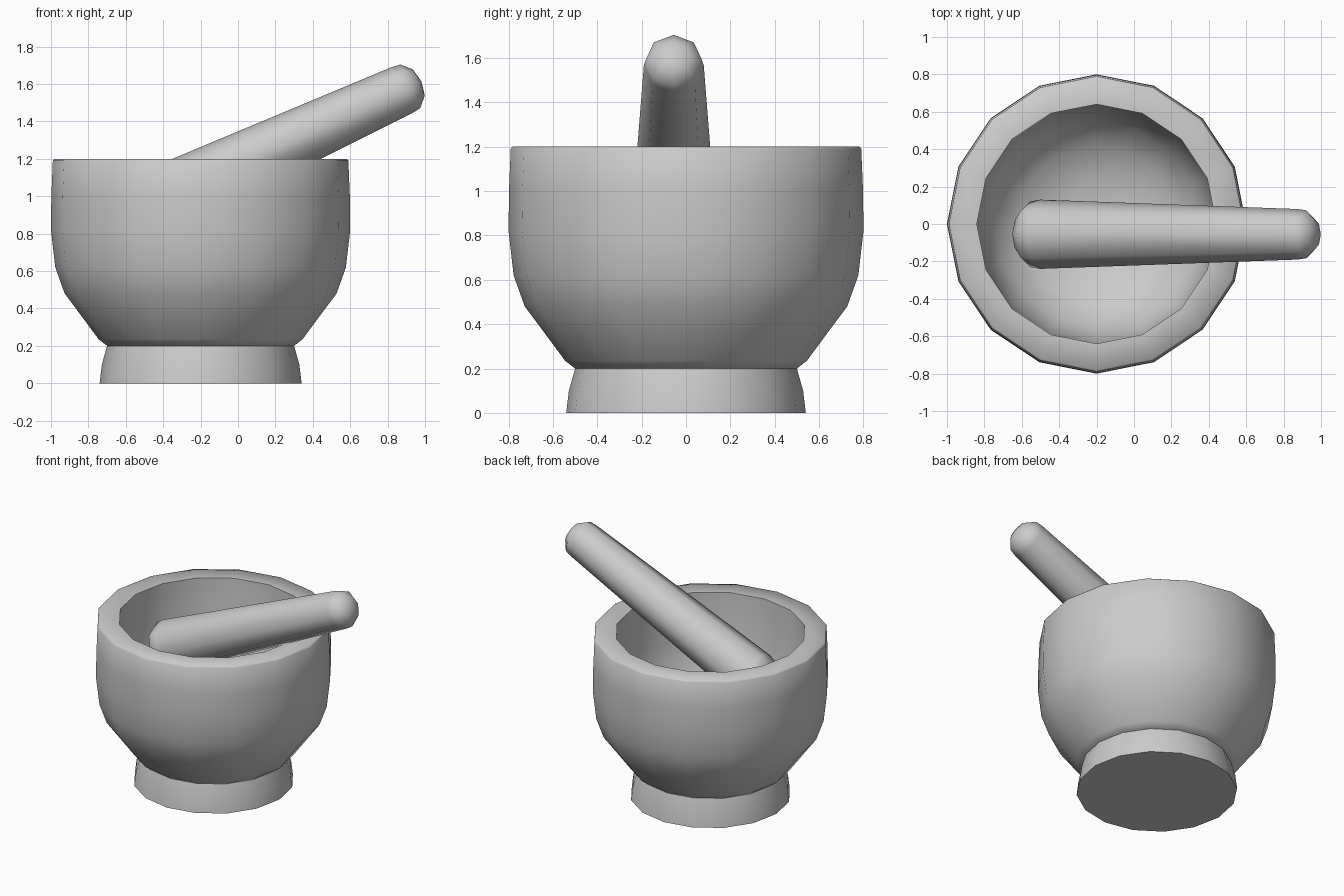
import bpy
import bmesh
from math import cos, sin, pi, radians

cube = bpy.data.objects.get("Cube")
if cube:
    bpy.data.objects.remove(cube, do_unlink=True)

# One grey stone material
stone = bpy.data.materials.new("grey stone")
stone.use_nodes = True
color = (0.6, 0.6, 0.6, 1)
stone.diffuse_color = color
stone.node_tree.nodes["Principled BSDF"].inputs["Base Color"].default_value = color


def lathe(name, profile, sides, location, tilt=0):
    """Turn (radius, height) points around local z; radius 0 makes a pole."""
    bm = bmesh.new()
    rings = []
    for r, z in profile:
        count = sides if r > 0 else 1
        rings.append([bm.verts.new((r * cos(2 * pi * i / sides),
                                    r * sin(2 * pi * i / sides), z))
                      for i in range(count)])
    for a, b in zip(rings, rings[1:]):
        for i in range(sides):
            j = (i + 1) % sides
            corners = [a[i % len(a)], a[j % len(a)], b[j % len(b)], b[i % len(b)]]
            bm.faces.new(list(dict.fromkeys(corners)))
    bmesh.ops.recalc_face_normals(bm, faces=bm.faces)
    mesh = bpy.data.meshes.new(name)
    bm.to_mesh(mesh)
    bm.free()
    mesh.materials.append(stone)
    obj = bpy.data.objects.new(name, mesh)
    bpy.context.collection.objects.link(obj)
    obj.location = location
    obj.rotation_euler.y = tilt
    bpy.ops.object.select_all(action='DESELECT')
    obj.select_set(True)
    bpy.context.view_layer.objects.active = obj
    bpy.ops.object.shade_smooth_by_angle(angle=radians(60))
    return obj


# Bowl: outside wall, softened rim, then hollow inside
outside = [(0, 0.2), (0.5, 0.2), (0.545, 0.235), (0.63, 0.35), (0.727, 0.48),
           (0.777, 0.62), (0.8, 0.82), (0.798, 1.0), (0.79, 1.19), (0.782, 1.2)]
inside = [(0.64, 1.2), (0.64, 0.85), (0.61, 0.66), (0.55, 0.52),
          (0.42, 0.39), (0.22, 0.32), (0, 0.3)]
lathe("bowl", outside + inside, 16, (-0.2, 0, 0))

# Flared foot under the bowl
lathe("foot", [(0, 0), (0.54, 0), (0.528, 0.1), (0.5, 0.2), (0, 0.2)],
      16, (-0.2, 0, 0))

# Tapered pestle leaning on the rim, rounded at both ends
length = 1.513
pestle = [(0, -0.135), (0.1, -0.12), (0.175, -0.06), (0.185, 0),
          (0.135, length), (0.128, length + 0.05), (0.077, length + 0.1),
          (0, length + 0.115)]
lathe("pestle", pestle, 8, (-0.5, -0.055, 0.937), radians(65.4))
